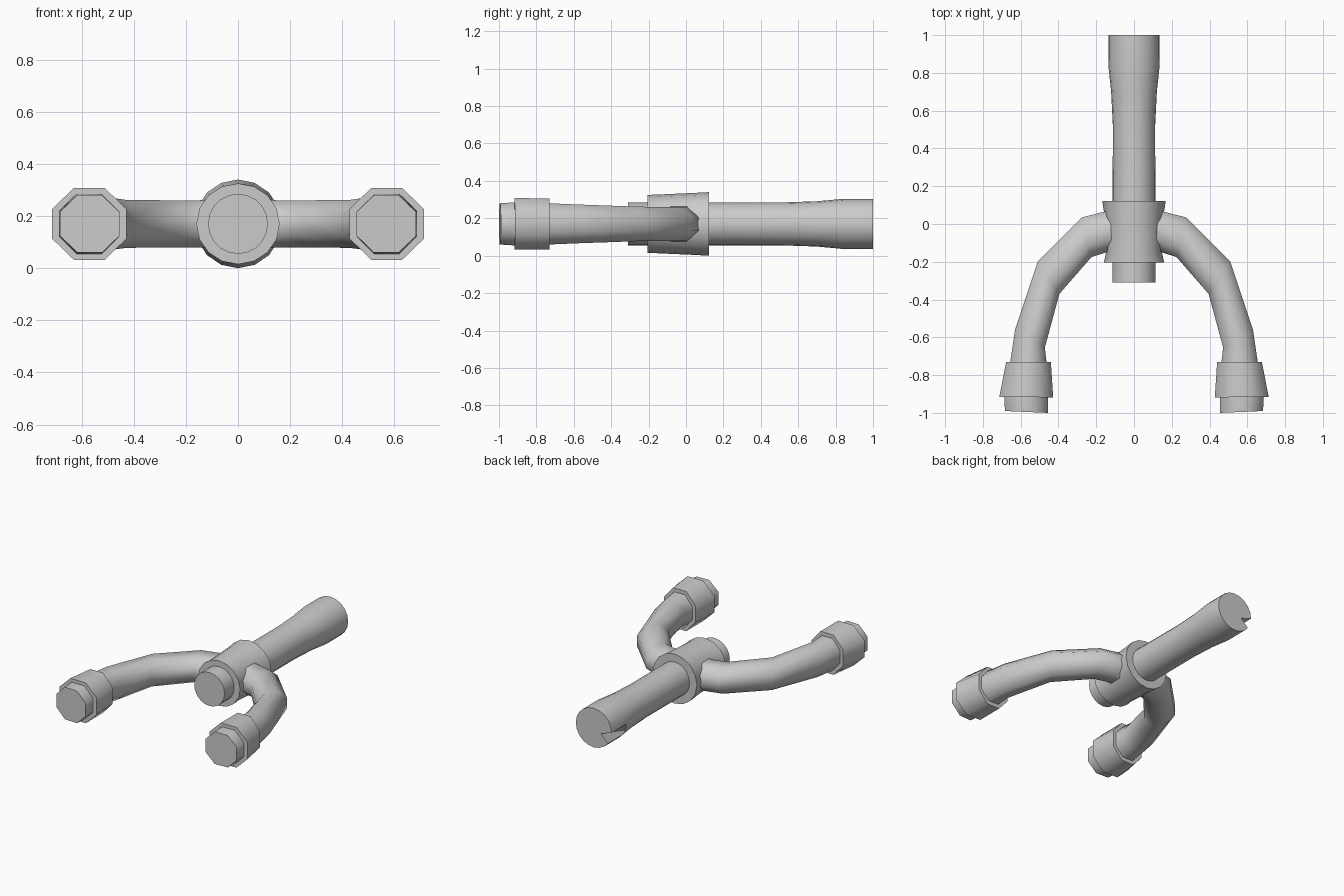
import bpy, bmesh
from math import pi, sin, cos, radians
from mathutils import Vector

if "Cube" in bpy.data.objects:
    bpy.data.objects.remove(bpy.data.objects["Cube"])

ZC = 0.17  # height of the common centre plane


def loft(name, rings, sides, flat=False, mirror=False, angle=35, dents=()):
    """Skin rings given as (outer xy, inner xy, half height); flat puts flats on top and sides."""
    bm = bmesh.new()
    off = pi / sides if flat else 0
    k = 1 / cos(off) if flat else 1
    loops = []
    for outer, inner, h in rings:
        o, i = Vector((*outer, ZC)), Vector((*inner, ZC))
        mid, half = (o + i) / 2, (o - i) / 2
        loops.append([bm.verts.new(mid + half * k * cos(a) + Vector((0, 0, h * k * sin(a))))
                      for a in (2 * pi * n / sides + off for n in range(sides))])
    for a, b in zip(loops, loops[1:]):
        for n in range(sides):
            m = (n + 1) % sides
            bm.faces.new((a[n], a[m], b[m], b[n]))
    bm.faces.new(loops[0])
    bm.faces.new(loops[-1])
    for ring, n, shift in dents:
        loops[ring][n].co += Vector(shift)
    bmesh.ops.recalc_face_normals(bm, faces=bm.faces)
    mesh = bpy.data.meshes.new(name)
    bm.to_mesh(mesh)
    bm.free()
    ob = bpy.data.objects.new(name, mesh)
    bpy.context.collection.objects.link(ob)
    if mirror:
        ob.modifiers.new("Mirror", 'MIRROR').use_axis[0] = True
    bpy.ops.object.select_all(action='DESELECT')
    bpy.context.view_layer.objects.active = ob
    ob.select_set(True)
    bpy.ops.object.shade_smooth_by_angle(angle=radians(angle))
    return ob


def straight(profile):
    """Rings along y from (y, half width, half height)."""
    return [((rx, y), (-rx, y), rz) for y, rx, rz in profile]


# handle: straight rod, flared at the rear, with a small chip in its rim
loft("handle", straight([(-0.31, 0.115, 0.115), (0.2, 0.113, 0.115), (0.52, 0.112, 0.115),
                         (0.7, 0.121, 0.121), (0.84, 0.136, 0.134), (1.0, 0.135, 0.134)]),
     20, dents=[(5, 11, (0.075, 0, 0.015))])

# collar: sleeve clamping the arms to the rod
loft("collar", straight([(-0.205, 0.16, 0.155), (-0.15, 0.148, 0.157),
                         (0.05, 0.157, 0.166), (0.122, 0.168, 0.17)]), 16)

# arms: curved octagonal tubes forming the fork
loft("fork_arm", [((0.08, 0.065), (0.08, -0.13), 0.1), ((0.15, 0.067), (0.14, -0.148), 0.09),
                  ((0.275, 0.035), (0.225, -0.175), 0.09), ((0.51, -0.2), (0.395, -0.37), 0.092),
                  ((0.63, -0.56), (0.472, -0.655), 0.104), ((0.655, -0.73), (0.463, -0.73), 0.11),
                  ((0.687, -0.92), (0.455, -0.92), 0.115), ((0.683, -0.99), (0.455, -1.0), 0.11)],
     8, flat=True, mirror=True, angle=50)

# cuffs: thicker bands near the arm tips
loft("arm_cuff", [((0.677, -0.73), (0.44, -0.73), 0.136), ((0.713, -0.915), (0.428, -0.918), 0.138)],
     8, flat=True, mirror=True, angle=50)
